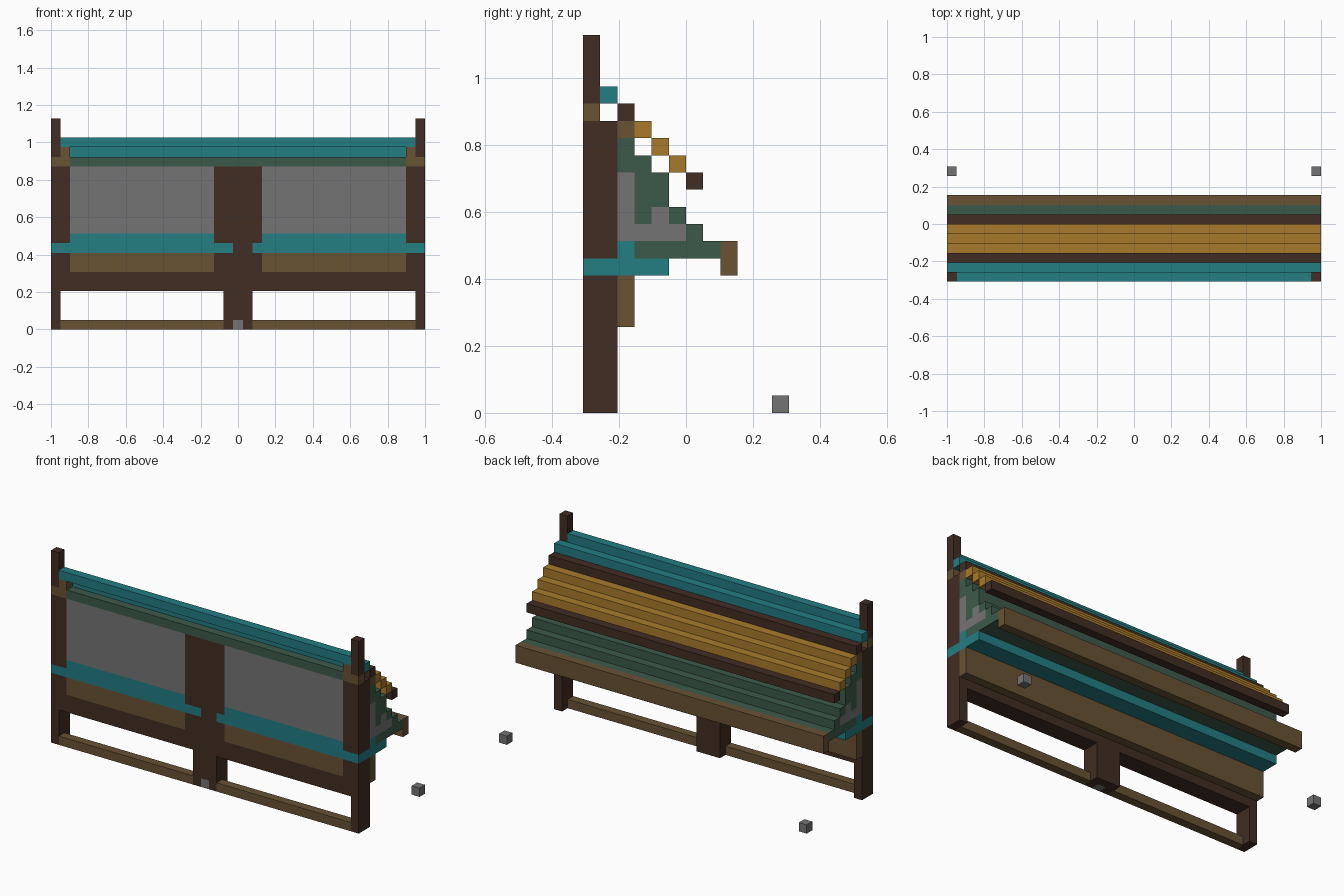
import bpy
import bmesh

cube = bpy.data.objects.get("Cube")
if cube:
    bpy.data.objects.remove(cube, do_unlink=True)

U = 2 / 39          # one block
END = 19.5          # half length in blocks
CAP = 18.5          # inner side of the end blocks


def linear(c):
    c /= 255
    return c / 12.92 if c <= 0.04045 else ((c + 0.055) / 1.055) ** 2.4


def material(name, *rgb):
    mat = bpy.data.materials.new(name)
    color = [linear(c) for c in rgb] + [1]
    mat.use_nodes = True
    mat.diffuse_color = color
    bsdf = next(n for n in mat.node_tree.nodes if n.type == 'BSDF_PRINCIPLED')
    bsdf.inputs["Base Color"].default_value = color
    return mat


DARK = material("dark wood", 65, 45, 35)
BROWN = material("brown wood", 104, 82, 52)
TEAL = material("teal", 35, 125, 130)
GREEN = material("green", 60, 90, 74)
YELLOW = material("ochre", 168, 122, 43)
GRAY = material("gray", 116, 116, 116)


def part(name, mat, *boxes, mirror=False):
    """One object from boxes given as (x0, x1, y0, y1, z0, z1) in blocks."""
    boxes = list(boxes)
    if mirror:
        boxes += [(-b[1], -b[0]) + tuple(b[2:]) for b in boxes]
    bm = bmesh.new()
    for x0, x1, y0, y1, z0, z1 in boxes:
        verts = bmesh.ops.create_cube(bm, size=1)["verts"]
        bmesh.ops.scale(bm, vec=((x1 - x0) * U, (y1 - y0) * U, (z1 - z0) * U), verts=verts)
        bmesh.ops.translate(bm, vec=((x0 + x1) * U / 2, (y0 + y1) * U / 2, (z0 + z1) * U / 2),
                            verts=verts)
    mesh = bpy.data.meshes.new(name)
    bm.to_mesh(mesh)
    bm.free()
    mesh.materials.append(mat)
    obj = bpy.data.objects.new(name, mesh)
    bpy.context.collection.objects.link(obj)
    return obj


def beam(name, mat, y, z, half=END, depth=1, height=1):
    """A full length beam."""
    return part(name, mat, (-half, half, y, y + depth, z, z + height))


# Legs, corner posts and their brackets
part("legs", DARK, (CAP, END, -6, -4, 0, 8), mirror=True)
part("corner_posts", DARK, (17.5, END, -6, -4, 9, 17), mirror=True)
part("post_tops", DARK, (CAP, END, -6, -5, 18, 22), mirror=True)
part("post_brackets", BROWN, (17.5, END, -6, -5, 17, 18),
     (17.5, CAP, -6, -5, 18, 19), mirror=True)

# Bottom rail and centre foot
part("bottom_rail", BROWN, (1.5, CAP, -6, -5, 0, 1), mirror=True)
part("centre_foot", DARK, (-1.5, 1.5, -6, -4, 1, 4), (-1.5, 1.5, -5, -4, 0, 1),
     (-1.5, -0.5, -6, -5, 0, 1), (0.5, 1.5, -6, -5, 0, 1))
part("foot_stud", GRAY, (-0.5, 0.5, -6, -5, 0, 1))

# Front wall
beam("wall_base", DARK, -6, 4, CAP, 2, 2)
part("wall_base_ends", DARK, (17.5, CAP, -6, -4, 6, 8), mirror=True)
part("lower_panels", BROWN, (2.5, 17.5, -6, -4, 6, 8), mirror=True)
part("teal_band", TEAL, (17.5, END, -6, -4, 8, 9), (2.5, 17.5, -6, -4, 8, 10), mirror=True)
part("teal_band_middle", TEAL, (-2.5, -0.5, -6, -4, 8, 9), (1.5, 2.5, -6, -4, 8, 9))
part("centre_column", DARK, (-2.5, 2.5, -6, -4, 6, 8), (-0.5, 1.5, -6, -4, 8, 9),
     (-2.5, 2.5, -6, -4, 9, 17))
part("gray_panels", GRAY, (2.5, 17.5, -6, -4, 10, 17), mirror=True)
beam("top_beam", GREEN, -6, 17, 17.5)

# Sloping row of slats over the steps
beam("upper_teal_slat", TEAL, -6, 19, CAP)
for i, mat in enumerate([TEAL, DARK, YELLOW, YELLOW, YELLOW, DARK]):
    beam(f"slat_{i + 1}", mat, i - 5, 18 - i)

# Parts behind the wall: backing, shelf, edge board
beam("backing_board", BROWN, -4, 5, height=3)
beam("shelf", TEAL, -4, 8, depth=3)
beam("shelf_lip", TEAL, -4, 9)
beam("edge_board", BROWN, 2, 8, height=2)
beam("wall_cap", BROWN, -4, 16)

# Green steps: one column per row, with gray blocks showing on the ends
bottoms = {-4: 10}
tops = {-4: 16, -3: 15, -2: 14, -1: 12, 0: 11, 1: 10}
gray_tops = {-4: 14, -3: 11, -2: 12, -1: 11}
steps, ends, patches = [], [], []
for y, top in tops.items():
    low = bottoms.get(y, 9)
    steps.append((-CAP, CAP, y, y + 1, low, top))
    if y in gray_tops:
        patches.append((CAP, END, y, y + 1, 10, gray_tops[y]))
        ends.append((CAP, END, y, y + 1, gray_tops[y], top))
        if low < 10:
            ends.append((CAP, END, y, y + 1, low, 10))
    else:
        ends.append((CAP, END, y, y + 1, low, top))
part("green_steps", GREEN, *steps)
part("step_ends", GREEN, *ends, mirror=True)
part("end_patches", GRAY, *patches, mirror=True)

# Loose blocks on the ground behind
part("ground_blocks", GRAY, (CAP, END, 5, 6, 0, 1), mirror=True)
